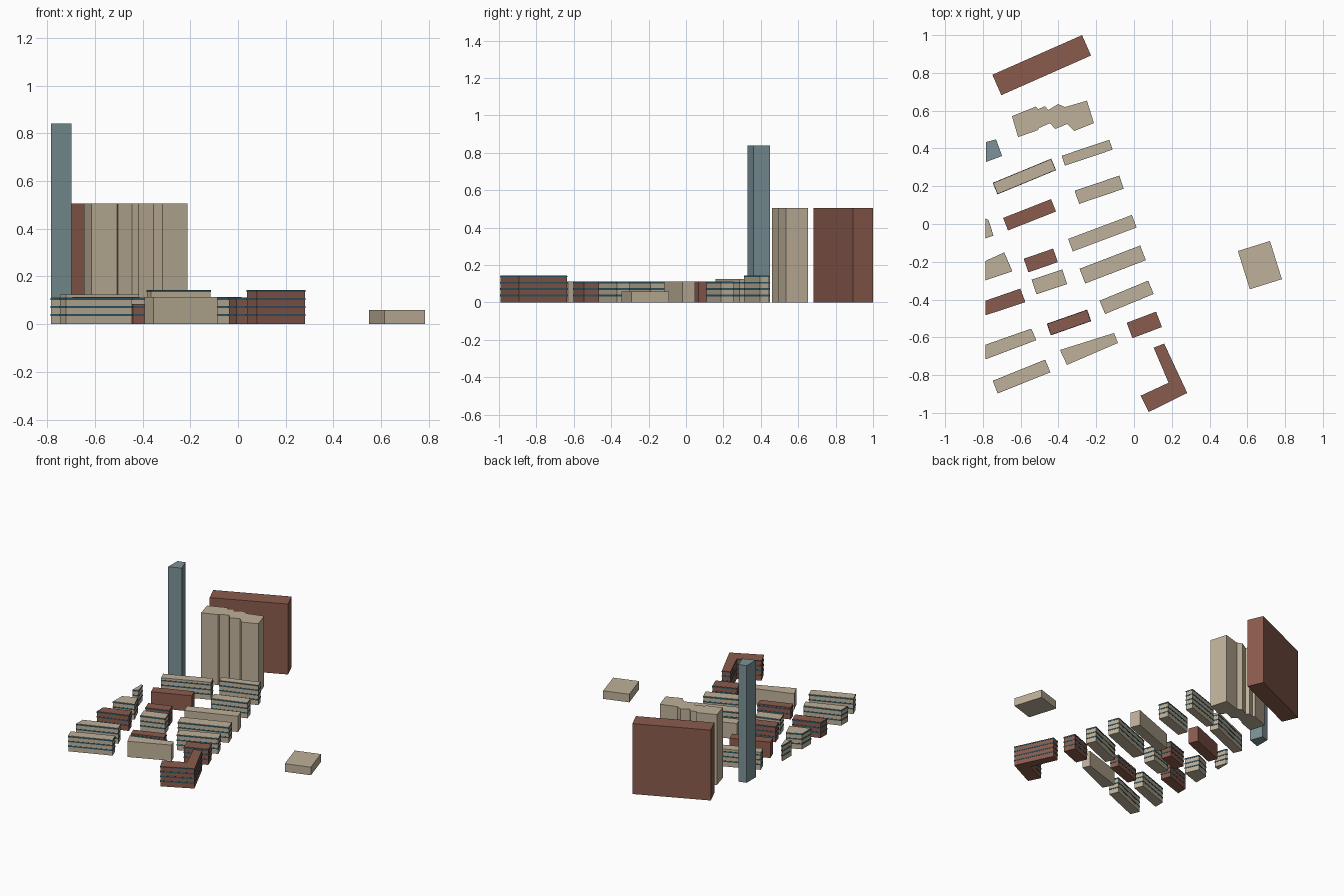
import bpy, bmesh, math
from mathutils import Vector

if "Cube" in bpy.data.objects:
    bpy.data.objects.remove(bpy.data.objects["Cube"])


def material(name, rgb):
    m = bpy.data.materials.new(name)
    m.diffuse_color = (*rgb, 1)
    m.use_nodes = True
    m.node_tree.nodes["Principled BSDF"].inputs["Base Color"].default_value = m.diffuse_color
    return m


TAN = material("tan_stone", (0.52, 0.44, 0.32))
RED = material("red_brick", (0.26, 0.105, 0.075))
TEAL = material("teal_cladding", (0.20, 0.29, 0.31))
GLASS = material("window_glass", (0.03, 0.10, 0.13))
STOREY = 0.034


def add_prism(bm, pts, z0, z1, mat_index):
    low = [bm.verts.new((x, y, z0)) for x, y in pts]
    high = [bm.verts.new((x, y, z1)) for x, y in pts]
    n = len(pts)
    faces = [bm.faces.new(low), bm.faces.new(high)]
    faces += [bm.faces.new((low[i], low[(i + 1) % n], high[(i + 1) % n], high[i])) for i in range(n)]
    for f in faces:
        f.material_index = mat_index


def grow(pts, d):
    # mitred outward offset of a clockwise outline
    out = []
    for i, p in enumerate(pts):
        a, b, c = Vector(pts[i - 1]), Vector(p), Vector(pts[(i + 1) % len(pts)])
        e, f = (b - a).normalized(), (c - b).normalized()
        n1, n2 = Vector((-e.y, e.x)), Vector((-f.y, f.x))
        out.append(tuple(b + (n1 + n2) * d / (1 + n1.dot(n2))))
    return out


def block(name, pts, h, mat, bands=0):
    bm = bmesh.new()
    add_prism(bm, pts, 0, h, 0)
    # window strips around each storey
    for k in range(1, bands + 1):
        z = k * STOREY
        add_prism(bm, grow(pts, 0.0015), z - 0.001, min(z + 0.008, h - 0.001), 1)
    bmesh.ops.recalc_face_normals(bm, faces=bm.faces)
    me = bpy.data.meshes.new(name)
    bm.to_mesh(me)
    bm.free()
    me.materials.append(mat)
    me.materials.append(GLASS)
    ob = bpy.data.objects.new(name, me)
    bpy.context.collection.objects.link(ob)


def rect(x1, y1, x2, y2, w):
    # back edge plus depth towards the front, clockwise
    a, b = Vector((x1, y1)), Vector((x2, y2))
    d = (b - a).normalized()
    s = Vector((d.y, -d.x)) * w
    return [tuple(a), tuple(b), tuple(b + s), tuple(a + s)]


# tall buildings at the back
block("tall_brick_slab", rect(-.75, .79, -.275, 1.0, .118), .505, RED)
block("tall_stepped_slab", [
    (-.646, .571), (-.519, .622), (-.508, .608), (-.471, .624), (-.455, .603), (-.402, .635),
    (-.365, .619), (-.249, .653), (-.212, .534), (-.317, .492), (-.354, .529), (-.418, .503),
    (-.444, .534), (-.503, .508), (-.508, .497), (-.614, .46)], .505, TAN)
block("tower", [(-.784, .434), (-.73, .448), (-.698, .36), (-.784, .328)], .84, TEAL)

# tan terrace rows
block("terrace_1", rect(-.746, .217, -.439, .344, .063), .125, TAN, 3)
block("terrace_2", rect(-.381, .36, -.132, .444, .052), .143, TAN, 4)
block("terrace_3", rect(-.312, .175, -.079, .254, .07), .112, TAN, 3)
block("plain_terrace_1", rect(-.349, -.079, -.011, .048, .071), .113, TAN)
block("terrace_4", rect(-.54, -.296, -.381, -.243, .078), .112, TAN, 3)
block("terrace_5", rect(-.286, -.238, .032, -.116, .08), .112, TAN, 3)
block("terrace_6", rect(-.18, -.407, .074, -.302, .073), .112, TAN, 3)
block("terrace_7", rect(-.746, -.831, -.471, -.72, .069), .112, TAN, 3)
block("plain_terrace_2", [(-.392, -.667), (-.106, -.577), (-.085, -.63), (-.355, -.746)], .113, TAN)

# tan rows cut off at the left edge
block("cut_terrace_1", [(-.784, .026), (-.772, .021), (-.746, -.06), (-.784, -.074)], .112, TAN, 3)
block("cut_terrace_2", [(-.784, -.196), (-.688, -.153), (-.646, -.249), (-.784, -.296)], .112, TAN, 3)
block("cut_terrace_3", [(-.784, -.64), (-.545, -.556), (-.519, -.614), (-.784, -.714)], .112, TAN, 3)

# brick rows
block("plain_brick_row", rect(-.693, .032, -.439, .132, .071), .113, RED)
block("brick_row_1", rect(-.582, -.185, -.429, -.132, .073), .112, RED, 3)
block("brick_row_2", rect(-.46, -.529, -.249, -.455, .062), .085, RED, 2)
block("brick_row_3", rect(-.037, -.524, .116, -.466, .084), .112, RED, 3)
block("cut_brick_row", [(-.784, -.407), (-.603, -.344), (-.577, -.413), (-.784, -.481)], .112, RED, 3)

# L-shaped corner building and the low pavilion
block("corner_building", [(.106, -.656), (.159, -.635), (.28, -.894), (.079, -.993),
                          (.037, -.91), (.185, -.841)], .143, RED, 4)
block("low_pavilion", rect(.55, -.143, .72, -.09, .212), .058, TAN)
